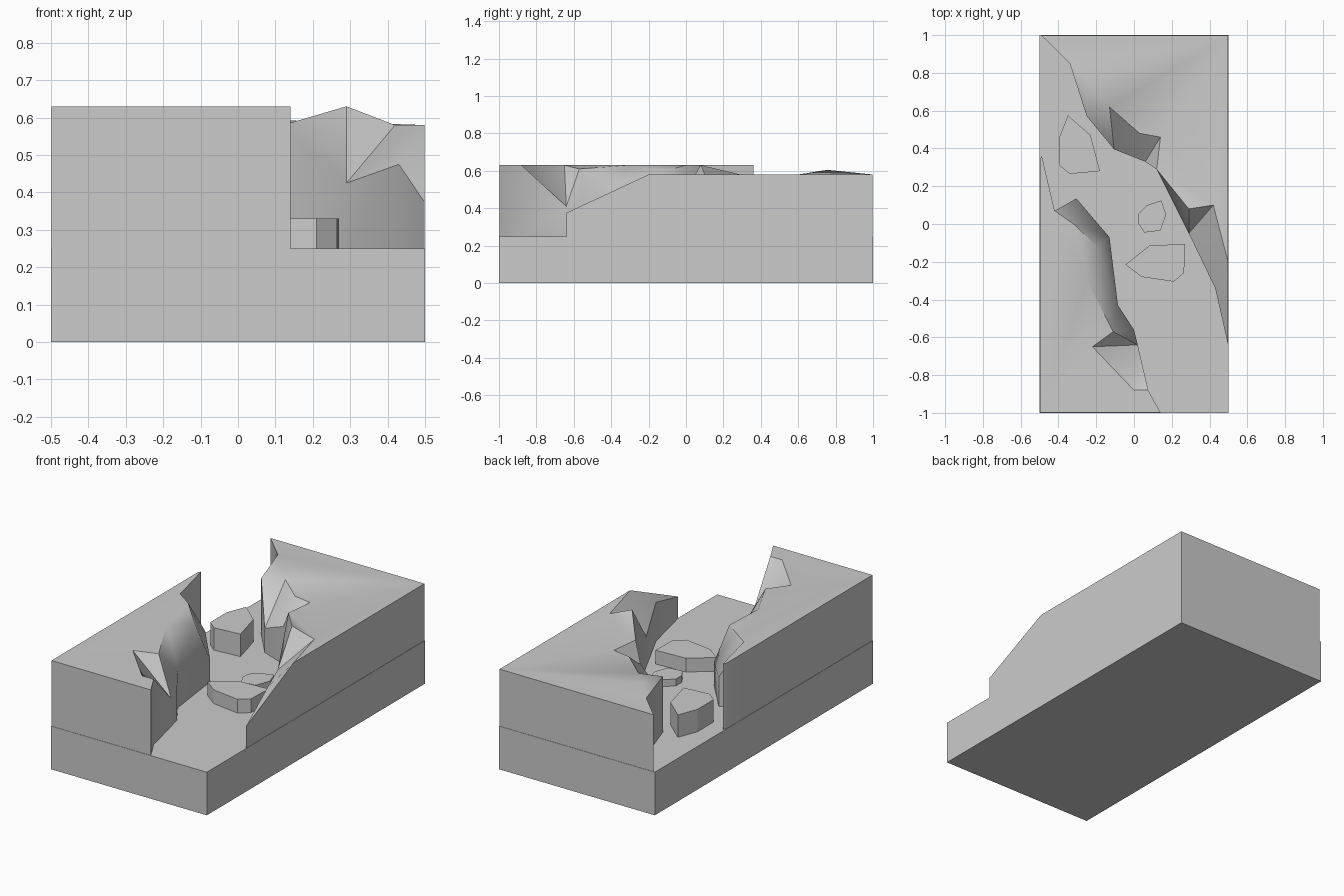
import bpy, bmesh
from mathutils import Vector, geometry

if "Cube" in bpy.data.objects:
    bpy.data.objects.remove(bpy.data.objects["Cube"])

FLOOR = 0.25


def finish(bm, name, smooth=None):
    bmesh.ops.recalc_face_normals(bm, faces=bm.faces)
    mesh = bpy.data.meshes.new(name)
    bm.to_mesh(mesh)
    bm.free()
    ob = bpy.data.objects.new(name, mesh)
    bpy.context.collection.objects.link(ob)
    if smooth:
        bpy.ops.object.select_all(action='DESELECT')
        bpy.context.view_layer.objects.active = ob
        ob.select_set(True)
        bpy.ops.object.shade_smooth_by_angle(angle=smooth)
    return ob


def prism(name, outline, z0, z1):
    bm = bmesh.new()
    face = bm.faces.new([bm.verts.new((x, y, z0)) for x, y in outline])
    ext = bmesh.ops.extrude_face_region(bm, geom=[face], use_keep_orig=True)
    for v in ext['geom']:
        if isinstance(v, bmesh.types.BMVert):
            v.co.z = z1
    return finish(bm, name)


def cliff(name, rim, humps):
    """Vertical walls under a rim, capped by a triangulated terrain top."""
    pts = rim + humps
    n = len(rim)
    res = geometry.delaunay_2d_cdt([Vector(p[:2]) for p in pts], [],
                                   [list(range(n))], 1, 1e-5)
    bm = bmesh.new()
    top = {}
    ids = [o[0] for o in res[3]]
    for i in ids:
        top[i] = bm.verts.new(pts[i])
    for f in res[2]:
        bm.faces.new([top[ids[i]] for i in f])
    low = [bm.verts.new((x, y, FLOOR)) for x, y, _ in rim]
    for i in range(n):
        j = (i + 1) % n
        bm.faces.new((low[i], low[j], top[j], top[i]))
    bm.faces.new(low[::-1])
    return finish(bm, name, 0.6)


# Ground slab
prism("ground_slab", [(-.5, -1), (.5, -1), (.5, 1), (-.5, 1)], 0, FLOOR)

# Left cliff
cliff("left_cliff",
      [(-.498, -.998, .63), (.14, -.998, .63), (.075, -.88, .63),
       (.02, -.64, .41), (0, -.56, .41), (-.085, -.43, .47),
       (-.13, -.07, .38), (-.305, .135, .42), (-.42, .07, .63),
       (-.488, .36, .63), (-.498, .34, .63)],
      [(0, -.88, .63), (-.11, -.57, .61), (-.195, -.12, .595),
       (-.32, 0, .63), (-.25, -.3, .63), (-.22, -.65, .63)])

# Right cliff
cliff("right_cliff",
      [(.498, -.64, .375), (.498, -.2, .58), (.498, .998, .58),
       (-.49, .998, .58), (-.34, .85, .58), (-.25, .57, .575),
       (-.105, .395, .39), (.06, .33, .47), (.12, .29, .58),
       (.29, -.05, .425), (.43, -.34, .475)],
      [(-.245, .755, .605), (-.13, .62, .58), (.03, .48, .58),
       (.14, .46, .58), (.29, .08, .63), (.42, .1, .58)])

# Loose rocks on the canyon floor
rocks = {
    "tall_rock": (.38, [(-.35, .575), (-.23, .47), (-.18, .28),
                        (-.34, .265), (-.395, .31), (-.395, .46)]),
    "small_rock": (.29, [(.025, .055), (.07, .1), (.145, .125), (.17, .05),
                         (.14, -.035), (.055, -.045), (.025, 0)]),
    "flat_rock": (.33, [(-.045, -.215), (.08, -.115), (.27, -.105),
                        (.265, -.26), (.21, -.305), (.04, -.28)]),
}
for name, (height, outline) in rocks.items():
    prism(name, outline, FLOOR, height)
